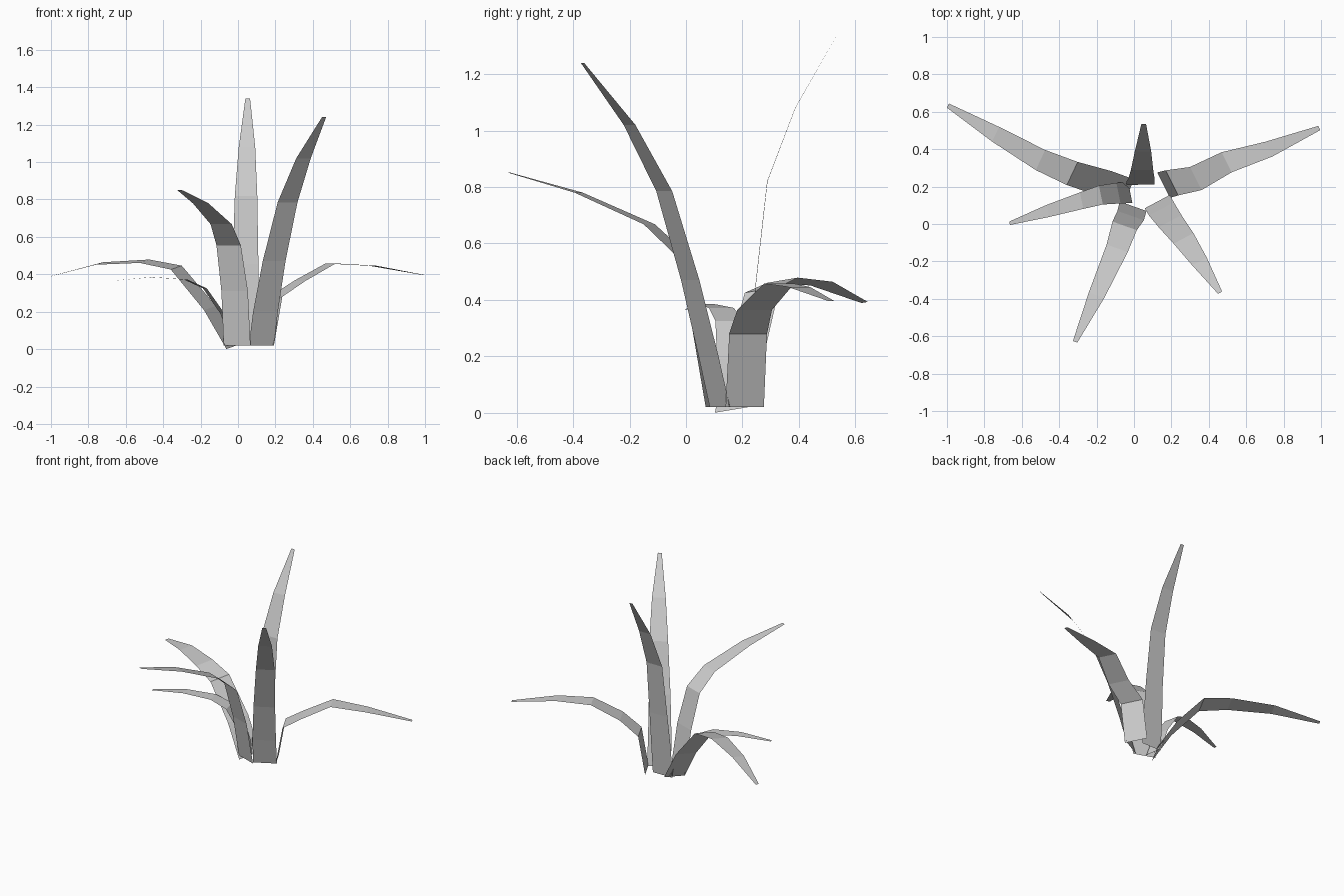
import bpy
from mathutils import Vector

# Shared blade width from base to tip
WIDTHS = (.152, .15, .138, .12, .088, .025)


def leaf(name, side, path, scale=1.0):
    """Flat tapering blade: a ribbon of quads swept along a bent centre line."""
    side = Vector(side).normalized()
    verts = []
    for p, w in zip(path, WIDTHS):
        half = side * (w * scale / 2)
        verts += [Vector(p) - half, Vector(p) + half]
    faces = [(2*i, 2*i + 1, 2*i + 3, 2*i + 2) for i in range(len(path) - 1)]
    mesh = bpy.data.meshes.new(name)
    mesh.from_pydata(verts, [], faces)
    mesh.update()
    obj = bpy.data.objects.new(name, mesh)
    bpy.context.collection.objects.link(obj)
    return obj


# Tall upright leaves
leaf("back_upright_leaf", (1, .012, 0), [
    (.033, .21, .02), (.035, .228, .24), (.04, .247, .455),
    (.043, .288, .82), (.048, .387, 1.08), (.052, .535, 1.34)])
leaf("front_right_upright_leaf", (.88, .47, 0), [
    (.125, .12, .02), (.147, .08, .2), (.193, .015, .47),
    (.265, -.077, .785), (.35, -.2, 1.02), (.46, -.367, 1.24)])

# Arching front leaf
leaf("front_left_leaf", (.94, -.33, 0), [
    (-.005, .095, .02), (-.018, .045, .31), (-.05, -.01, .555),
    (-.09, -.13, .668), (-.2, -.38, .78), (-.315, -.63, .852)])

# Low drooping leaves
leaf("right_drooping_leaf", (.45, -.89, 0), [
    (.158, .208, .02), (.203, .22, .28), (.33, .243, .365),
    (.495, .33, .458), (.72, .4, .446), (.99, .513, .397)])
leaf("back_left_drooping_leaf", (-.42, -.89, -.15), [
    (-.03, .17, .012), (-.15, .215, .22), (-.33, .27, .436),
    (-.5, .342, .47), (-.74, .48, .458), (-.995, .633, .391)])
leaf("left_drooping_leaf", (.2, -.98, 0), [
    (-.02, .168, .02), (-.083, .165, .19), (-.177, .155, .325),
    (-.28, .125, .372), (-.46, .07, .385), (-.665, .004, .366)], .75)
